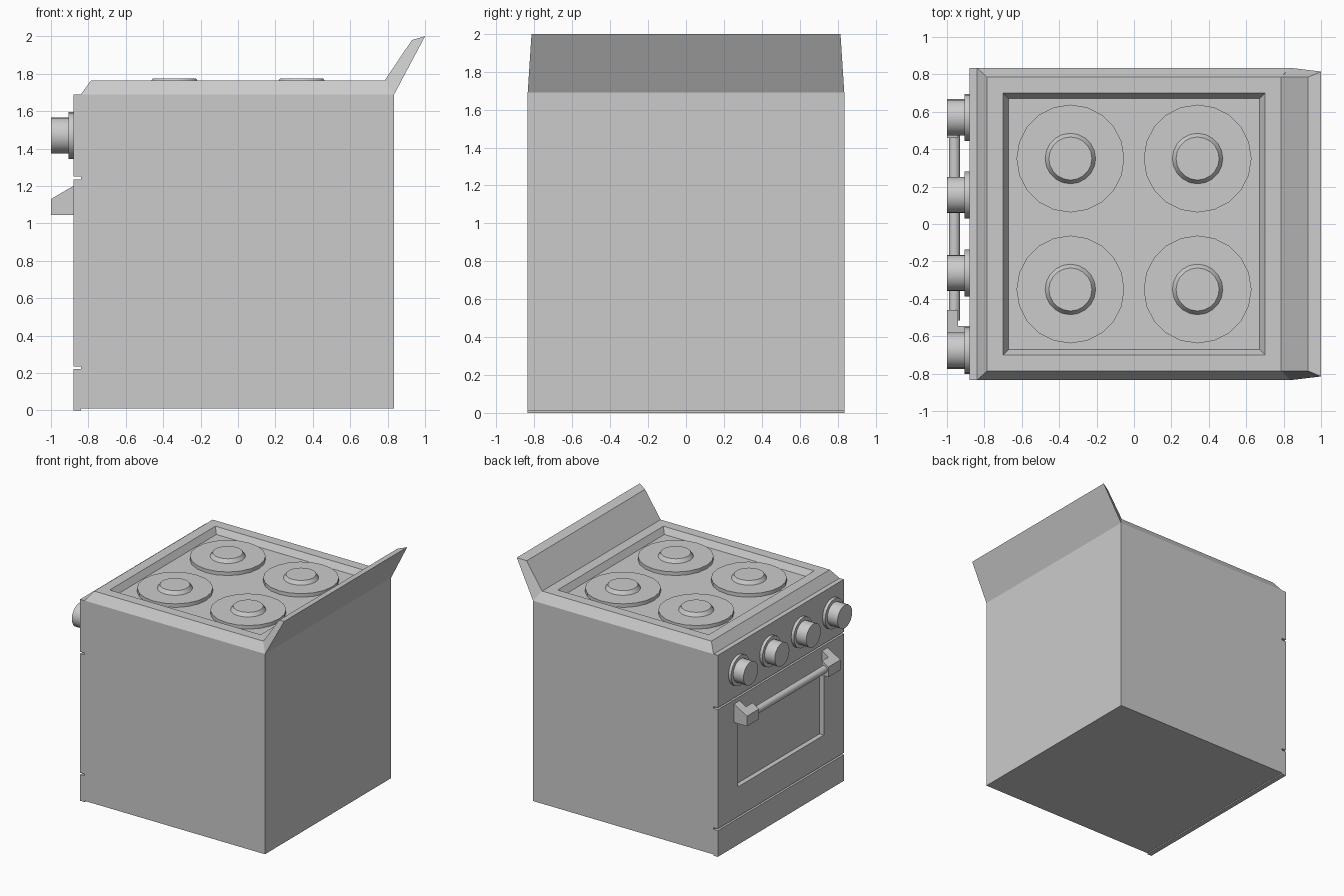
import bpy, bmesh, math
from mathutils import Matrix, Vector

if "Cube" in bpy.data.objects:
    bpy.data.objects.remove(bpy.data.objects["Cube"])


def make(name, verts, faces):
    me = bpy.data.meshes.new(name)
    bm = bmesh.new()
    vs = [bm.verts.new(v) for v in verts]
    for f in faces:
        bm.faces.new([vs[i] for i in f])
    bmesh.ops.recalc_face_normals(bm, faces=bm.faces)
    bm.to_mesh(me)
    bm.free()
    ob = bpy.data.objects.new(name, me)
    bpy.context.collection.objects.link(ob)
    return ob


def loft(name, rings, caps=(True, True)):
    """Skin a stack of equal-length closed rings."""
    n = len(rings[0])
    verts = [p for r in rings for p in r]
    faces = [(k * n + i, k * n + (i + 1) % n, (k + 1) * n + (i + 1) % n, (k + 1) * n + i)
             for k in range(len(rings) - 1) for i in range(n)]
    if caps[0]:
        faces.append(tuple(range(n)))
    if caps[1]:
        faces.append(tuple(range(len(verts) - n, len(verts))))
    return make(name, verts, faces)


def rect(x0, x1, y, z):
    return [(x0, -y, z), (x1, -y, z), (x1, y, z), (x0, y, z)]


def box(name, x0, x1, y, z0, z1):
    return loft(name, [rect(x0, x1, y, z0), rect(x0, x1, y, z1)])


def turned(name, steps, place, sides=20):
    """Round part from (radius, height) steps along local z."""
    rings = [[place @ Vector((r * math.cos(2 * math.pi * i / sides),
                              r * math.sin(2 * math.pi * i / sides), h))
              for i in range(sides)] for r, h in steps]
    ob = loft(name, rings)
    bpy.context.view_layer.objects.active = ob
    ob.select_set(True)
    bpy.ops.object.shade_smooth_by_angle(angle=math.radians(30))
    ob.select_set(False)
    return ob


W = 0.835
FRONT, BACK = -0.88, -0.84

# cabinet and front panels (the appliance faces -x)
box("cabinet", BACK, W, W, 0.01, 1.69)
box("drawer_front", FRONT, BACK, W, 0.0, 0.22)
box("control_panel", FRONT, BACK, W, 1.25, 1.69)


# oven door: frame around a recessed window
def yz(x, y, z0, z1):
    return [(x, -y, z0), (x, y, z0), (x, y, z1), (x, -y, z1)]


outer, hole = (W, 0.235, 1.235), (0.57, 0.485, 1.03)
loft("oven_door", [yz(BACK, *outer), yz(FRONT, *outer), yz(FRONT, *hole),
                   yz(BACK, *hole)], (False, False))

# cooktop: sloped rim with a sunken tray
FLOOR = 1.715
loft("cooktop", [rect(BACK, W, W, 1.69), rect(-0.785, 0.785, 0.785, 1.765),
                 rect(-0.70, 0.70, 0.70, 1.765), rect(-0.67, 0.67, 0.67, FLOOR)],
     (False, True))

# leaning splashback, tapered at the ends
profile = [(W, W, 1.69), (1.0, 0.815, 2.0), (0.93, 0.785, 1.98), (0.785, 0.785, 1.765)]
loft("splashback", [[(x, s * y, z) for x, y, z in profile] for s in (-1, 1)])

# burners
for x in (-0.34, 0.34):
    for y in (-0.35, 0.35):
        at = Matrix.Translation((x, y, FLOOR))
        turned("burner_plate", [(0.288, 0), (0.288, 0.03)], at)
        turned("burner_cap", [(0.135, 0.03), (0.115, 0.06)], at)

# knobs on flanges
for y in (0.57, 0.155, -0.262, -0.677):
    at = Matrix.Translation((FRONT, y, 1.47)) @ Matrix.Rotation(-math.pi / 2, 4, 'Y')
    turned("knob", [(0.125, 0), (0.125, 0.025), (0.097, 0.025), (0.097, 0.12)], at)


# handle brackets: L-shaped in plan with a sloping top
def slope(x):
    return 1.13 + (x + 1.0) * 0.07 / 0.12


plan = [(-0.88, 0.545), (-0.94, 0.545), (-0.94, 0.46), (-1.0, 0.46), (-1.0, 0.62), (-0.88, 0.62)]
for s in (-1, 1):
    loft("handle_bracket", [[(x, s * y, 1.045) for x, y in plan],
                            [(x, s * y, slope(x)) for x, y in plan]])

# handle bar
at = Matrix.Translation((-0.96, -0.515, 1.10)) @ Matrix.Rotation(-math.pi / 2, 4, 'X')
turned("handle_bar", [(0.03, 0), (0.03, 1.03)], at, 16)
